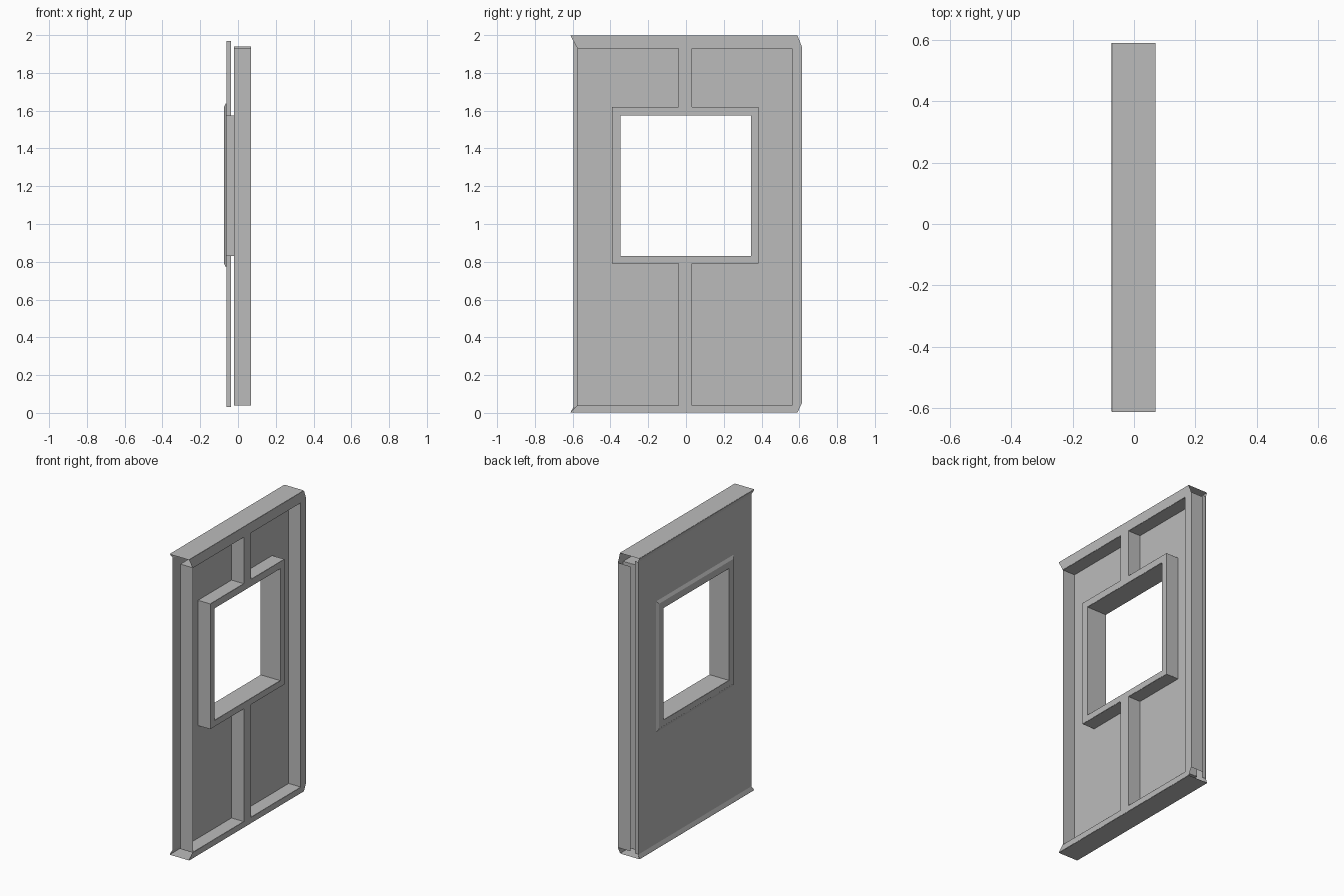
import bpy

cube = bpy.data.objects.get("Cube")
if cube:
    bpy.data.objects.remove(cube)

grey = bpy.data.materials.new("plain_grey")
grey.use_nodes = True
grey.diffuse_color = (0.5, 0.5, 0.5, 1)
grey.node_tree.nodes["Principled BSDF"].inputs["Base Color"].default_value = (0.5, 0.5, 0.5, 1)


def sheet(name, polys):
    """Thin two-sided sheet made from flat polygons."""
    verts, faces = [], []
    for poly in polys:
        faces.append(list(range(len(verts), len(verts) + len(poly))))
        verts += poly
    mesh = bpy.data.meshes.new(name)
    mesh.from_pydata(verts, [], faces)
    mesh.materials.append(grey)
    obj = bpy.data.objects.new(name, mesh)
    bpy.context.collection.objects.link(obj)
    mod = obj.modifiers.new("thickness", "SOLIDIFY")
    mod.thickness = 0.003
    mod.offset = 0
    mod.use_rim = False
    return obj


def loop(rect, x):
    y0, y1, z0, z1 = rect
    return [(x, y0, z0), (x, y1, z0), (x, y1, z1), (x, y0, z1)]


def band(rect_a, xa, rect_b, xb):
    """Four quads joining two rectangles: a wall, a bevel or a flat ring."""
    a, b = loop(rect_a, xa), loop(rect_b, xb)
    return [[a[i], a[(i + 1) % 4], b[(i + 1) % 4], b[i]] for i in range(4)]


def flat(x, points):
    return [(x, y, z) for y, z in points]


# Depth levels, from the outer lip to the ribbed inner side
LIP, SKIN, FLOOR, RIB = -0.072, -0.062, -0.02, 0.07
BOTTOM, TOP = 0.002, 1.998

# Rectangles as y0, y1, z0, z1
recess = (-0.575, 0.56, 0.04, 1.93)
frame = (-0.392, 0.385, 0.79, 1.62)
opening = (-0.348, 0.343, 0.83, 1.575)
lip_base = (-0.41, 0.405, 0.77, 1.64)
skin = (-0.595, 0.59, 0.03, 1.97)

# Outer skin and recessed inner panel
sheet("outer_skin", band(skin, SKIN, lip_base, SKIN))
sheet("inner_panel", band(recess, FLOOR, frame, FLOOR))
sheet("recess_walls", band(recess, FLOOR, recess, RIB))

# Window surround: raised lip, jamb and inner frame
sheet("window_lip", band(lip_base, SKIN, frame, LIP) + band(frame, LIP, opening, LIP))
sheet("window_jamb", band(opening, LIP, opening, RIB))
sheet("window_frame", band(frame, FLOOR, frame, RIB) + band(frame, RIB, opening, RIB))

# Centre ribs above and below the window
for name, z0, z1 in (("lower_rib", recess[2], frame[2]), ("upper_rib", frame[3], recess[3])):
    y0, y1 = -0.04, 0.033
    sides = [[(FLOOR, y, z0), (RIB, y, z0), (RIB, y, z1), (FLOOR, y, z1)] for y in (y0, y1)]
    sheet(name, sides + [loop((y0, y1, z0, z1), RIB)])

# Top and bottom caps with mitred rails and flared outer edges
for name, z, z_rail, z_skin in (("bottom", BOTTOM, recess[2], skin[2]), ("top", TOP, recess[3], skin[3])):
    ya, yb = -0.612, 0.59
    sheet(name + "_cap", [[(LIP, ya, z), (RIB, ya, z), (RIB, yb, z), (LIP, yb, z)]])
    sheet(name + "_rail", [flat(RIB, [(ya, z), (yb, z), (recess[1], z_rail), (recess[0], z_rail)])])
    sheet(name + "_flare", [[(LIP, ya, z), (LIP, yb, z), (SKIN, yb, z_skin), (SKIN, skin[0], z_skin)]])

# Tongue edge on the back end
tongue = 0.613
sheet("tongue_face", [flat(RIB, [(0.56, 0.04), (0.59, BOTTOM), (tongue, 0.05),
                                 (tongue, 1.94), (0.59, TOP), (0.56, 1.93)])])
sheet("tongue_edge", [[(FLOOR, tongue, 0.05), (RIB, tongue, 0.05),
                       (RIB, tongue, 1.94), (FLOOR, tongue, 1.94)]])
sheet("skin_return", [[(SKIN, 0.588, 0.03), (-0.037, 0.588, 0.03),
                       (-0.037, 0.588, 1.97), (SKIN, 0.588, 1.97)]])
